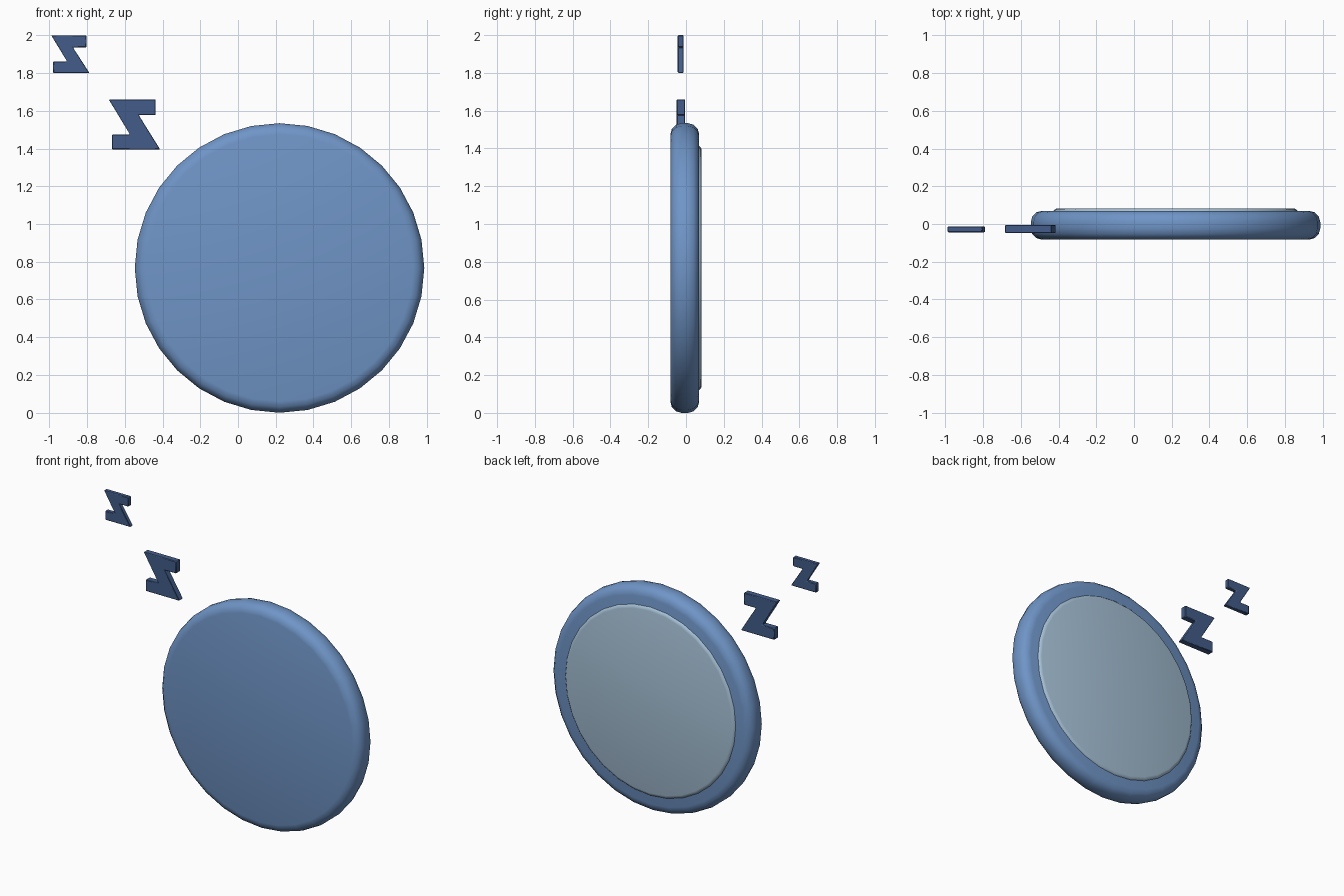
import bpy, bmesh, math
from mathutils import Vector

if "Cube" in bpy.data.objects:
    bpy.data.objects.remove(bpy.data.objects["Cube"])

CX, CZ = 0.22, 0.767   # disc centre
SIDES = 32


def material(name, rgb):
    m = bpy.data.materials.new(name)
    m.diffuse_color = (*rgb, 1)
    m.use_nodes = True
    m.node_tree.nodes["Principled BSDF"].inputs["Base Color"].default_value = m.diffuse_color
    return m


blue = material("mid_blue", (0.16, 0.30, 0.57))
pale = material("pale_blue_grey", (0.38, 0.53, 0.67))
navy = material("navy", (0.054, 0.107, 0.25))


def finish(name, bm, mat):
    bmesh.ops.recalc_face_normals(bm, faces=bm.faces)
    me = bpy.data.meshes.new(name)
    bm.to_mesh(me)
    bm.free()
    me.materials.append(mat)
    ob = bpy.data.objects.new(name, me)
    bpy.context.collection.objects.link(ob)
    bpy.ops.object.select_all(action='DESELECT')
    ob.select_set(True)
    bpy.context.view_layer.objects.active = ob
    bpy.ops.object.shade_smooth_by_angle(angle=math.radians(40))
    return ob


def disc(name, profile, mat):
    """Turn an open (radius, y) profile around the disc axis and cap both ends."""
    bm = bmesh.new()
    rings = []
    for r, y in profile:
        rings.append([bm.verts.new((CX + r * math.cos(a), y, CZ + r * math.sin(a)))
                      for a in (2 * math.pi * i / SIDES for i in range(SIDES))])
    for a, b in zip(rings, rings[1:]):
        for i in range(SIDES):
            j = (i + 1) % SIDES
            bm.faces.new((a[i], a[j], b[j], b[i]))
    bm.faces.new(rings[0])
    bm.faces.new(rings[-1])
    return finish(name, bm, mat)


def rounded(radius, y0, y1, b0, b1, steps=3):
    """Profile of a disc with rounded front (b0) and back (b1) rims."""
    pts = []
    for k in range(steps + 1):
        t = math.pi / 2 * k / steps
        pts.append((radius - b0 + b0 * math.sin(t), y0 + b0 - b0 * math.cos(t)))
    for k in range(steps + 1):
        t = math.pi / 2 * k / steps
        pts.append((radius - b1 + b1 * math.cos(t), y1 - b1 + b1 * math.sin(t)))
    return pts


def zigzag(name, pts, y0, y1, mat):
    """Extruded zigzag plate with a slight edge bevel."""
    bm = bmesh.new()
    f = bm.faces.new([bm.verts.new((x, y0, z)) for x, z in pts])
    ext = bmesh.ops.extrude_face_region(bm, geom=[f], use_keep_orig=True)
    moved = [v for v in ext["geom"] if isinstance(v, bmesh.types.BMVert)]
    bmesh.ops.translate(bm, verts=moved, vec=Vector((0, y1 - y0, 0)))
    ob = finish(name, bm, mat)
    bev = ob.modifiers.new("edge_bevel", 'BEVEL')
    bev.width = 0.004
    bev.segments = 1
    return ob


# Main cushion-edged disc and the raised plate on its back
disc("main_disc", rounded(0.767, -0.083, 0.07, 0.06, 0.06), blue)
disc("back_plate", rounded(0.65, 0.03, 0.083, 0.01, 0.025), pale)

# Two floating zigzag ornaments
zigzag("large_zigzag", [(-0.685, 1.66), (-0.436, 1.66), (-0.436, 1.577), (-0.526, 1.577),
                        (-0.413, 1.396), (-0.668, 1.396), (-0.668, 1.475), (-0.573, 1.475)],
       -0.049, -0.004, navy)
zigzag("small_zigzag", [(-0.99, 2.0), (-0.803, 2.0), (-0.803, 1.936), (-0.875, 1.936),
                        (-0.787, 1.80), (-0.98, 1.80), (-0.98, 1.862), (-0.906, 1.862)],
       -0.044, -0.013, navy)
